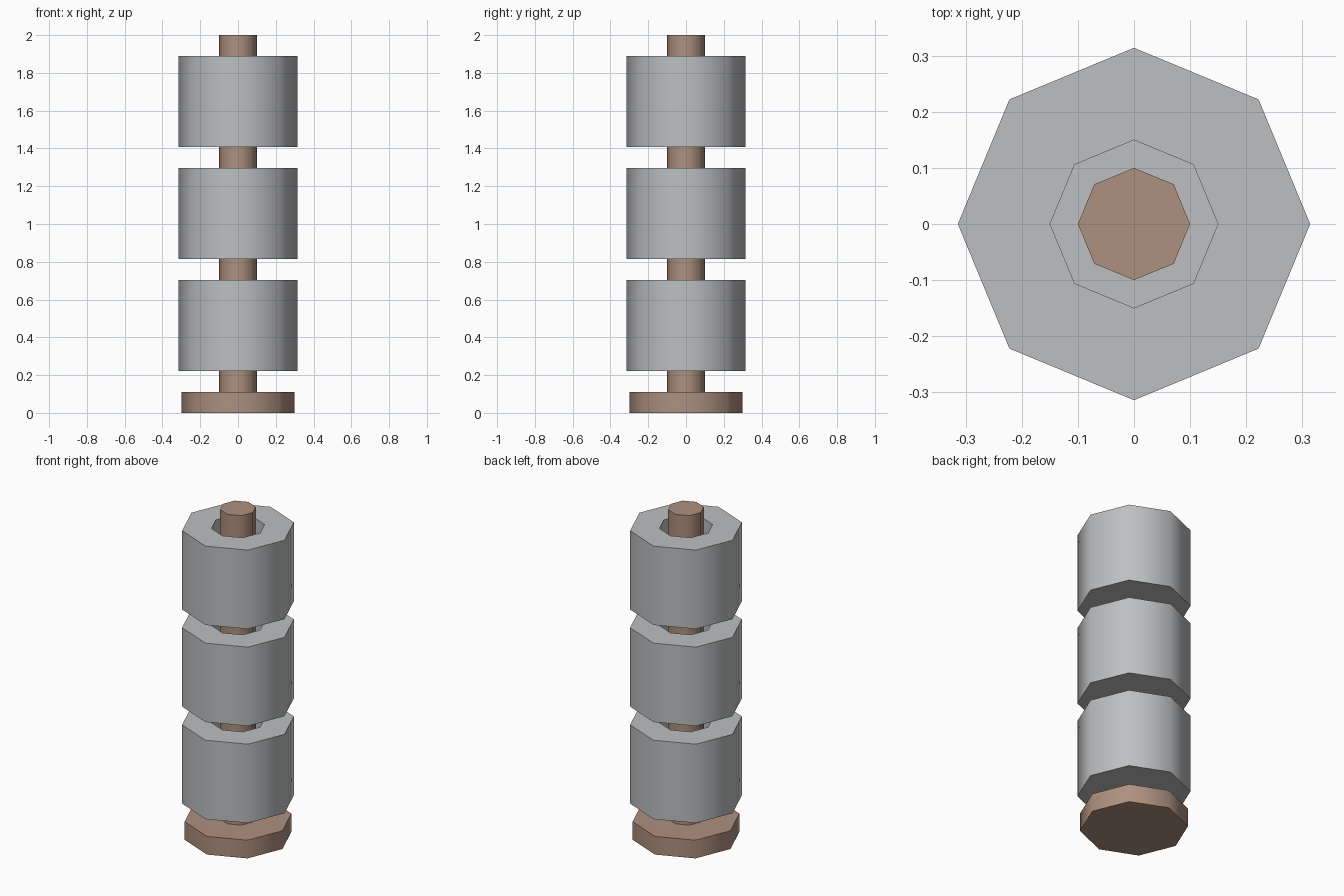
import bpy, bmesh, math
from mathutils import Matrix, Vector

SIDES = 8
RING_R, HOLE_R, ROD_R, BASE_R = 0.314, 0.136, 0.1, 0.3
GAP, RING_H = 0.111, 0.4815
HOLE_DEPTH = 0.1

cube = bpy.data.objects.get("Cube")
if cube:
    bpy.data.objects.remove(cube, do_unlink=True)


def material(name, rgb):
    mat = bpy.data.materials.new(name)
    mat.use_nodes = True
    colour = (*rgb, 1)
    mat.diffuse_color = colour
    mat.node_tree.nodes["Principled BSDF"].inputs["Base Color"].default_value = colour
    return mat


grey = material("stone grey", (0.51, 0.52, 0.53))
brown = material("warm brown", (0.42, 0.28, 0.21))


def prism(bm, radius, bottom, top):
    """Upright eight-sided prism with flat caps."""
    bmesh.ops.create_cone(
        bm, cap_ends=True, segments=SIDES, radius1=radius, radius2=radius,
        depth=top - bottom, matrix=Matrix.Translation((0, 0, (top + bottom) / 2)))


def finish(bm, name, mats):
    mesh = bpy.data.meshes.new(name)
    bm.to_mesh(mesh)
    bm.free()
    for mat in mats:
        mesh.materials.append(mat)
    obj = bpy.data.objects.new(name, mesh)
    bpy.context.collection.objects.link(obj)
    bpy.ops.object.select_all(action="DESELECT")
    obj.select_set(True)
    bpy.context.view_layer.objects.active = obj
    bpy.ops.object.shade_smooth_by_angle(angle=math.radians(60))
    return obj


# Base plate and central rod
for name, radius, bottom, top in (("base_plate", BASE_R, 0, GAP),
                                  ("central_rod", ROD_R, GAP, 2)):
    bm = bmesh.new()
    prism(bm, radius, bottom, top)
    finish(bm, name, [brown])

# Three weights threaded on the rod, each with a brown-walled socket on top
for i, name in enumerate(("lower_ring", "middle_ring", "upper_ring")):
    bottom = 2 * GAP + i * (RING_H + GAP)
    bm = bmesh.new()
    prism(bm, RING_R, bottom, bottom + RING_H)
    bm.normal_update()
    cap = max(bm.faces, key=lambda f: f.calc_center_median().z)
    bmesh.ops.inset_individual(
        bm, faces=[cap], thickness=(RING_R - HOLE_R) * math.cos(math.pi / SIDES))
    floor = bmesh.ops.extrude_discrete_faces(bm, faces=[cap])["faces"][0]
    bmesh.ops.translate(bm, verts=floor.verts, vec=Vector((0, 0, -HOLE_DEPTH)))
    bmesh.ops.recalc_face_normals(bm, faces=bm.faces)
    for face in bm.faces:
        centre = face.calc_center_median()
        inner = 0.01 < centre.xy.length < HOLE_R
        face.material_index = int(inner and abs(face.normal.z) < 0.1)
    finish(bm, name, [grey, brown])
